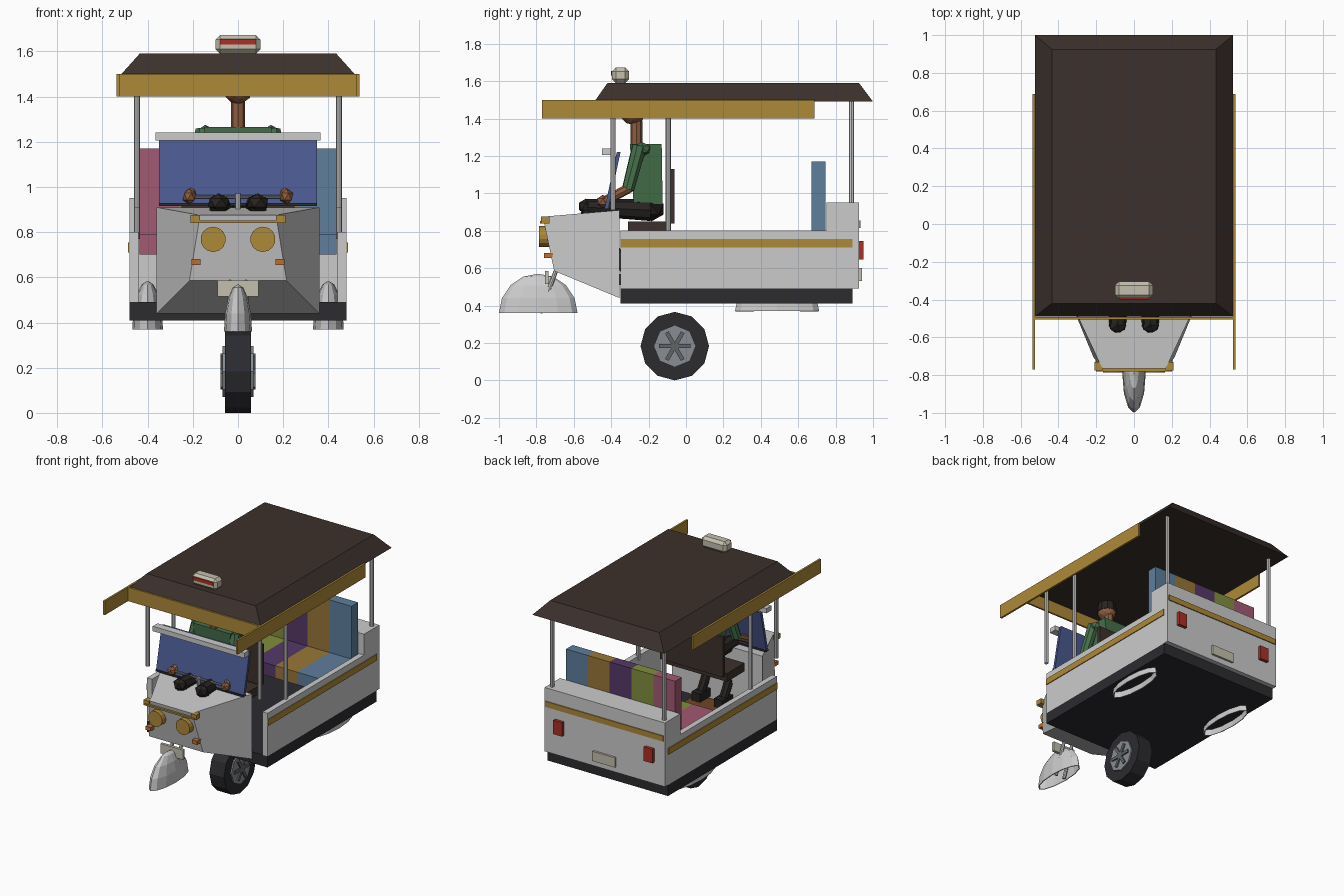
import bpy, bmesh, math
from mathutils import Vector, Matrix

if "Cube" in bpy.data.objects:
    bpy.data.objects.remove(bpy.data.objects["Cube"])

GOLD, DARK, BROWN = (.42, .25, .04), (.025, .025, .03), (.045, .03, .025)
BLUE, GREEN, SKIN = (.07, .10, .28), (.06, .16, .07), (.27, .11, .05)
RED, AMBER, CREAM = (.4, .03, .02), (.5, .16, .03), (.55, .52, .42)
BLACK, STEEL = (.02, .017, .015), (.25, .27, .29)
mats = {}


def finish(name, bm, col=None):
    bmesh.ops.recalc_face_normals(bm, faces=bm.faces)
    me = bpy.data.meshes.new(name)
    bm.to_mesh(me)
    bm.free()
    ob = bpy.data.objects.new(name, me)
    bpy.context.collection.objects.link(ob)
    if col:
        if col not in mats:
            mats[col] = bpy.data.materials.new("paint_%d" % len(mats))
            mats[col].diffuse_color = (*col, 1)
        me.materials.append(mats[col])
    return ob


def hexa(name, low, high, col=None):
    """Solid between two quads, each listed around its loop."""
    bm = bmesh.new()
    a = [bm.verts.new(p) for p in low]
    b = [bm.verts.new(p) for p in high]
    bm.faces.new(a)
    bm.faces.new(b)
    for i in range(4):
        j = (i + 1) % 4
        bm.faces.new((a[i], a[j], b[j], b[i]))
    return finish(name, bm, col)


def rect(x0, x1, y0, y1, z):
    return [(x0, y0, z), (x1, y0, z), (x1, y1, z), (x0, y1, z)]


def box(name, x0, x1, y0, y1, z0, z1, col=None):
    return hexa(name, rect(x0, x1, y0, y1, z0), rect(x0, x1, y0, y1, z1), col)


def rod(name, p, q, r, col=None, r2=None, n=8):
    p, q = Vector(p), Vector(q)
    bm = bmesh.new()
    rot = (q - p).to_track_quat('Z', 'Y').to_matrix().to_4x4()
    bmesh.ops.create_cone(bm, cap_ends=True, segments=n, radius1=r,
                          radius2=r if r2 is None else r2, depth=(q - p).length,
                          matrix=Matrix.Translation((p + q) / 2) @ rot)
    return finish(name, bm, col)


def blob(name, c, s, col, sub=1):
    bm = bmesh.new()
    bmesh.ops.create_icosphere(bm, subdivisions=sub, radius=1,
                               matrix=Matrix.Translation(c) @ Matrix.Diagonal((*s, 1)))
    return finish(name, bm, col)


def fender(name, c, s):
    """Open half dome."""
    bm = bmesh.new()
    bmesh.ops.create_uvsphere(bm, u_segments=12, v_segments=8, radius=1)
    bmesh.ops.delete(bm, geom=[v for v in bm.verts if v.co.z < -.01], context='VERTS')
    bm.transform(Matrix.Translation(c) @ Matrix.Diagonal((*s, 1)))
    ob = finish(name, bm)
    m = ob.modifiers.new("shell", 'SOLIDIFY')
    m.thickness = .006


# body tub
box("floor_skirt", -.48, .48, -.35, .89, .41, .49, DARK)
box("rear_block", -.48, .48, .75, .925, .49, .95)
box("floor_mat", -.15, .15, -.33, -.1, .49, .51, (.16, .06, .02))
box("rear_stripe", -.47, .47, .92, .932, .815, .855, GOLD)
box("rear_plate", -.09, .09, .92, .94, .53, .60, CREAM)

# cowl with tapered nose
hexa("front_cowl",
     [(-.36, -.355, .44), (.36, -.355, .44), (.36, -.355, .91), (-.36, -.355, .91)],
     [(-.215, -.705, .585), (.215, -.705, .585), (.168, -.765, .875), (-.168, -.765, .875)])
box("nose_strip", -.2, .2, -.78, -.765, .84, .852, GOLD)
box("front_plate", -.09, .09, -.755, -.735, .515, .585, CREAM)

# windscreen
hexa("windscreen", rect(-.35, .35, -.435, -.415, .92), rect(-.35, .35, -.37, -.35, 1.22), BLUE)
box("windscreen_sill", -.35, .35, -.44, -.41, .915, .928, DARK)
box("windscreen_bar", -.365, .365, -.45, -.395, 1.205, 1.24)
rod("wiper", (0, -.445, .90), (0, -.445, .97), .012)
rod("handlebar", (-.21, -.44, .957), (.21, -.44, .957), .008, STEEL)

# roof, fascia and roof sign
hexa("roof", rect(-.525, .525, -.49, 1, 1.49), rect(-.435, .435, -.42, .925, 1.59), BROWN)
box("front_fascia", -.53, .53, -.505, -.492, 1.40, 1.50, GOLD)
sign = box("roof_sign", -.1, .1, -.395, -.305, 1.59, 1.672, CREAM)
bev = sign.modifiers.new("bevel", 'BEVEL')
bev.width = .02
bev.segments = 1
box("sign_panel", -.08, .08, -.4, -.39, 1.63, 1.655, RED)

# passenger bench in coloured strips
cols = [(.36, .10, .17), (.22, .27, .05), (.09, .04, .14), (.32, .18, .04), (.11, .21, .33)]
for i, c in enumerate(cols):
    x = -.435 + i * .174
    box("bench_cushion_%d" % i, x, x + .174, .3, .67, .70, .79, c)
    box("bench_back_%d" % i, x, x + .174, .67, .745, .70, 1.17, c)

# driver seat
box("driver_seat", -.25, .25, -.31, -.11, .79, .85, BROWN)
box("driver_seat_back", -.25, .25, -.085, -.062, .84, 1.13, BROWN)

# driver body and head
blob("driver_hips", (0, -.185, .915), (.14, .075, .065), BLACK)
hexa("driver_torso", rect(-.11, .11, -.28, -.125, .94), rect(-.15, .15, -.30, -.13, 1.265), GREEN)
rod("driver_neck", (0, -.265, 1.25), (0, -.265, 1.39), .032, SKIN)
blob("driver_head", (0, -.285, 1.425), (.062, .066, .058), SKIN, 2)
rod("driver_cap", (0, -.285, 1.425), (0, -.285, 1.487), .068, BLACK, .062, 10)

# mirrored parts
for s, side in ((-1, "left"), (1, "right")):
    def sbox(name, x0, x1, *rest):
        a, b = sorted((s * x0, s * x1))
        return box(side + "_" + name, a, b, *rest)

    def srod(name, p, q, *rest):
        return rod(side + "_" + name, (s * p[0], *p[1:]), (s * q[0], *q[1:]), *rest)

    def sblob(name, c, size, col):
        return blob(side + "_" + name, (s * c[0], *c[1:]), size, col)

    sbox("side_wall", .44, .48, -.35, .89, .49, .80)
    sbox("side_stripe", .475, .486, -.35, .89, .71, .755, GOLD)
    sbox("side_fascia", .523, .537, -.77, .687, 1.40, 1.50, GOLD)
    for n, y, z in (("front", -.39, .91), ("middle", -.095, .77), ("rear", .885, .94)):
        srod(n + "_post", (.447, y, z), (.447, y, 1.5), .014)
    # lamps
    sbox("tail_light", .325, .395, .92, .948, .645, .745, RED)
    srod("headlight", (.11, -.787, .768), (.11, -.73, .768), .056, GOLD, None, 14)
    sbox("nose_corner", .168, .21, -.775, -.73, .84, .876, GOLD)
    sbox("indicator", .165, .205, -.76, -.70, .655, .682, AMBER)
    # rear fender and front fork
    fender(side + "_rear_fender", (s * .4, .487, .37), (.068, .225, .215))
    srod("fork", (.035, -.69, .60), (.035, -.78, .36), .012)
    # driver limbs
    srod("upper_arm", (.15, -.25, 1.25), (.185, -.31, 1.02), .04, GREEN, .034)
    sblob("shoulder", (.145, -.235, 1.235), (.045, .05, .04), GREEN)
    srod("forearm", (.185, -.30, 1.03), (.215, -.44, .955), .026, SKIN)
    sblob("hand", (.215, -.445, .957), (.032, .035, .035), SKIN)
    srod("thigh", (.07, -.19, .91), (.087, -.53, .925), .058, BLACK, .045)
    sblob("knee", (.087, -.535, .93), (.052, .045, .042), BLACK)
    srod("shin", (.087, -.53, .92), (.09, -.30, .56), .04, BLACK, .03)
    sbox("shoe", .055, .125, -.36, -.24, .51, .57, BLACK)

# front fender and wheel
fender("front_fender", (0, -.79, .36), (.062, .21, .21))
W = (-.06, .183)
rod("tyre", (-.058, *W), (.058, *W), .183, DARK, None, 12)
rod("hub", (-.068, *W), (.068, *W), .113, STEEL, None, 8)
for k in range(3):
    sp = box("wheel_spoke_%d" % k, -.078, .078, -.085, .085, -.011, .011, (.12, .13, .14))
    sp.location = (0, *W)
    sp.rotation_euler.x = k * math.pi / 3

for m in bpy.data.materials:
    if m.users and not m.is_grease_pencil:
        m.use_nodes = True
        m.node_tree.nodes["Principled BSDF"].inputs["Base Color"].default_value = m.diffuse_color
